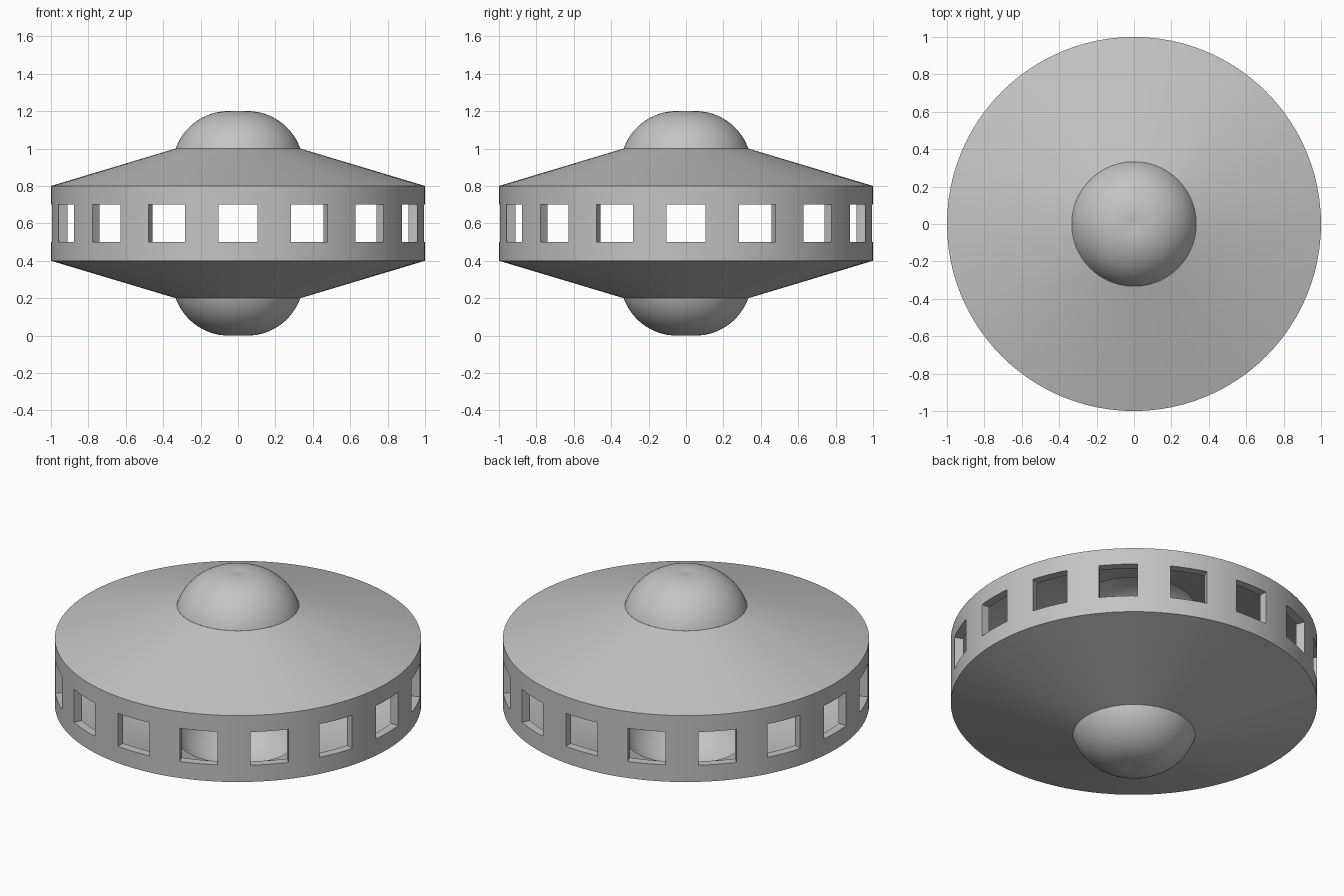
import bpy, bmesh
from math import sin, cos, asin, pi, tau
from mathutils import Matrix, Vector

if "Cube" in bpy.data.objects:
    bpy.data.objects.remove(bpy.data.objects["Cube"])

SEGMENTS = 96
WINDOWS = 16
MID = 0.6                       # height of the symmetry plane
RIM = 0.333                     # radius where dome meets hull

grey = bpy.data.materials.new("plain grey")
grey.use_nodes = True
grey.diffuse_color = (0.55, 0.55, 0.55, 1)
grey.node_tree.nodes["Principled BSDF"].inputs["Base Color"].default_value = grey.diffuse_color


def add_object(name, bm):
    bmesh.ops.remove_doubles(bm, verts=bm.verts, dist=1e-5)
    bmesh.ops.recalc_face_normals(bm, faces=bm.faces)
    mesh = bpy.data.meshes.new(name)
    bm.to_mesh(mesh)
    bm.free()
    mesh.materials.append(grey)
    obj = bpy.data.objects.new(name, mesh)
    bpy.context.collection.objects.link(obj)
    return obj


def lathe(name, profile, closed=False):
    """Turn an (r, z) profile around the vertical axis."""
    bm = bmesh.new()
    verts = [bm.verts.new((r, 0, z)) for r, z in profile]
    pairs = list(zip(verts, verts[1:]))
    if closed:
        pairs.append((verts[-1], verts[0]))
    edges = [bm.edges.new(p) for p in pairs]
    bmesh.ops.spin(bm, geom=verts + edges, cent=(0, 0, 0), axis=(0, 0, 1),
                   angle=tau, steps=SEGMENTS)
    return add_object(name, bm)


def select_only(obj):
    bpy.ops.object.select_all(action="DESELECT")
    obj.select_set(True)
    bpy.context.view_layer.objects.active = obj


# Hollow hull: sloped roof and floor around a thick upright wall
hull = lathe("hull", [(RIM, 0.2), (1, 0.4), (1, 0.8), (RIM, 1.0),
                      (0.95, 0.8), (0.95, 0.4)], closed=True)

# Ring of square window openings
bm = bmesh.new()
for i in range(WINDOWS):
    place = (Matrix.Rotation(tau * i / WINDOWS, 4, "Z")
             @ Matrix.Translation((1, 0, MID))
             @ Matrix.Diagonal(Vector((0.3, 0.21, 0.2, 1))))
    bmesh.ops.create_cube(bm, size=1, matrix=place)
cutter = add_object("window_cutter", bm)
cutter.hide_render = True

cut = hull.modifiers.new("windows", "BOOLEAN")
cut.operation = "DIFFERENCE"
cut.solver = "EXACT"
cut.object = cutter
select_only(hull)
bpy.ops.object.modifier_apply(modifier=cut.name)
bpy.data.objects.remove(cutter)

# Domes: an arc centred slightly off the axis, giving a flattened, dimpled crown
TUBE, OFFSET, CENTRE = 0.3, 0.05, 0.3
start = asin(0.1 / TUBE)
end = pi / 2 + asin(OFFSET / TUBE)
STEPS = 24
arc = []
for i in range(STEPS + 1):
    a = start + (end - start) * i / STEPS
    arc.append((max(0, OFFSET + TUBE * cos(a)), CENTRE + TUBE * sin(a)))
upper = lathe("upper_dome", [(r, MID + z) for r, z in arc])
lower = lathe("lower_dome", [(r, MID - z) for r, z in arc])

for obj in (hull, upper, lower):
    select_only(obj)
    bpy.ops.object.shade_smooth_by_angle()
